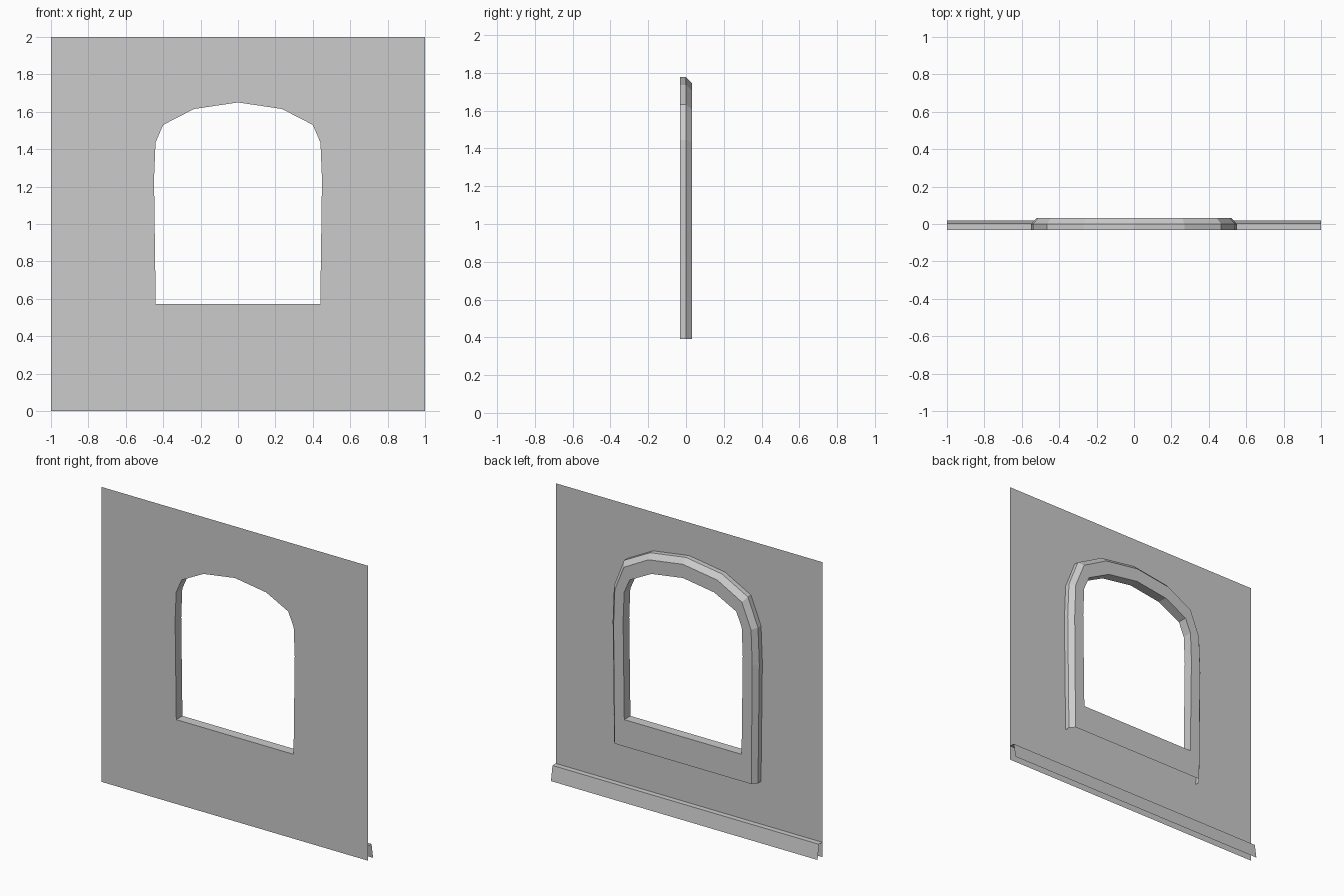
import bpy

if "Cube" in bpy.data.objects:
    bpy.data.objects.remove(bpy.data.objects["Cube"])

BACK, MID, FRONT = -0.033, 0.0, 0.033   # wall plane, bevel start, frame face

# Right-half contours in (x, z), running from the bottom up to the apex
opening = [(0, .572), (.44, .572), (.449, 1.24), (.441, 1.435),
           (.40, 1.53), (.235, 1.615), (0, 1.65)]
outer = [(.54, .39), (.55, 1.2), (.54, 1.445), (.465, 1.633), (.27, 1.737), (0, 1.777)]
face = [(.513, .39), (.52, 1.2), (.511, 1.435), (.442, 1.605), (.258, 1.705), (0, 1.743)]


def place(contour, y):
    return [(x, y, z) for x, z in contour]


def band(a, b, flip=False):
    """Quads joining two matching point rows."""
    quads = [[a[i], a[i + 1], b[i + 1], b[i]] for i in range(len(a) - 1)]
    return [q[::-1] for q in quads] if flip else quads


def build(name, faces):
    """Make a half mesh from point-lists, weld it and mirror it across x."""
    verts, polys = [], []
    for f in faces:
        for p in f:
            if p not in verts:
                verts.append(p)
        polys.append([verts.index(p) for p in f])
    mesh = bpy.data.meshes.new(name)
    mesh.from_pydata(verts, [], polys)
    obj = bpy.data.objects.new(name, mesh)
    bpy.context.collection.objects.link(obj)
    mod = obj.modifiers.new("mirror", 'MIRROR')
    mod.use_axis[0] = True
    mod.use_clip = True
    return obj


# Thin wall sheet with the arched hole
build("wall", [place([(0, 0), (1, 0), (1, 2), (0, 2)] + opening[::-1], BACK)])

# Raised bevelled surround: outer side, bevel, flat face and inner reveal (open underneath)
frame = band(place(outer, BACK), place(outer, MID), True)
frame += band(place(outer, MID), place(face, FRONT), True)
frame += band(place(opening, BACK), place(opening, FRONT))
frame.append((place([(0, .39)] + face + opening[::-1], FRONT))[::-1])
build("window_surround", frame)

# Sloping skirting strip along the bottom of the wall
profile = [(BACK, .1), (.003, .1), (.019, 0)]
build("skirting", band([(0, y, z) for y, z in profile],
                       [(1, y, z) for y, z in profile], True))
